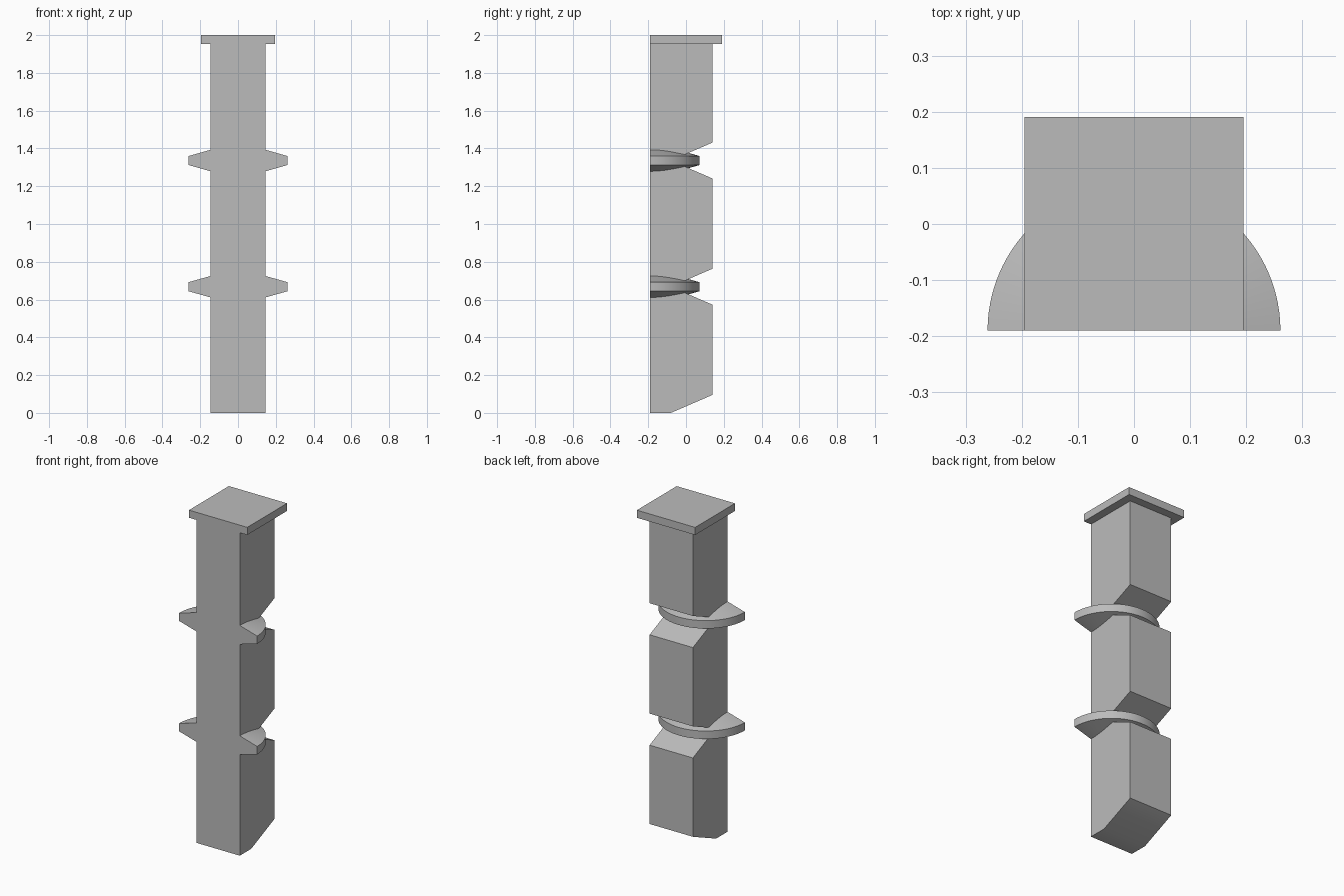
import bpy
import bmesh
from math import pi, cos, sin, radians
from mathutils import Vector

default_cube = bpy.data.objects.get("Cube")
if default_cube:
    bpy.data.objects.remove(default_cube, do_unlink=True)

grey = bpy.data.materials.new("plain_grey")
grey.use_nodes = True
grey.diffuse_color = (0.5, 0.5, 0.5, 1)
grey.node_tree.nodes["Principled BSDF"].inputs["Base Color"].default_value = (0.5, 0.5, 0.5, 1)

FRONT, BACK = -0.19, 0.141
HALF_WIDTH = 0.145
SPACING = 0.668        # height between notches
NOTCH = 0.0955         # half the notch opening
APEX = -0.08           # how deep the notch cuts
CAP_BASE = 1.954


def loft(name, sections):
    """Skin matching closed sections and cap both ends."""
    bm = bmesh.new()
    rings = [[bm.verts.new(p) for p in s] for s in sections]
    for a, b in zip(rings, rings[1:]):
        for i in range(len(a)):
            j = (i + 1) % len(a)
            bm.faces.new((a[i], a[j], b[j], b[i]))
    bm.faces.new(rings[0])
    bm.faces.new(rings[-1])
    bmesh.ops.recalc_face_normals(bm, faces=bm.faces)
    mesh = bpy.data.meshes.new(name)
    bm.to_mesh(mesh)
    bm.free()
    mesh.materials.append(grey)
    obj = bpy.data.objects.new(name, mesh)
    bpy.context.collection.objects.link(obj)
    bpy.ops.object.select_all(action='DESELECT')
    obj.select_set(True)
    bpy.context.view_layer.objects.active = obj
    bpy.ops.object.shade_smooth_by_angle(angle=radians(30))
    return obj


# Column: side profile with V notches down the back, extruded across x
profile = [(FRONT, 0), (APEX, 0), (BACK, NOTCH)]
for n in (1, 2):
    z = n * SPACING
    profile += [(BACK, z - NOTCH), (APEX, z), (BACK, z + NOTCH)]
profile += [(BACK, CAP_BASE), (FRONT, CAP_BASE)]
loft("column", [[Vector((x, y, z)) for y, z in profile]
                for x in (-HALF_WIDTH, HALF_WIDTH)])

# Cap slab, flush with the front
loft("top_cap", [[Vector((x, y, z)) for x, y in
                  ((-0.195, FRONT), (0.195, FRONT), (0.195, 0.191), (-0.195, 0.191))]
                 for z in (CAP_BASE, 2.0)])

# Tapered half-round flanges wrapping the back at each notch
STEPS = 48
flange = [(HALF_WIDTH, -0.057), (0.261, -0.024), (0.261, 0.024), (HALF_WIDTH, 0.057)]
for n, label in ((1, "lower_flange"), (2, "upper_flange")):
    angles = [pi * k / STEPS for k in range(STEPS + 1)]
    loft(label, [[Vector((r * cos(a), FRONT + r * sin(a), n * SPACING + h))
                  for r, h in flange] for a in angles])
